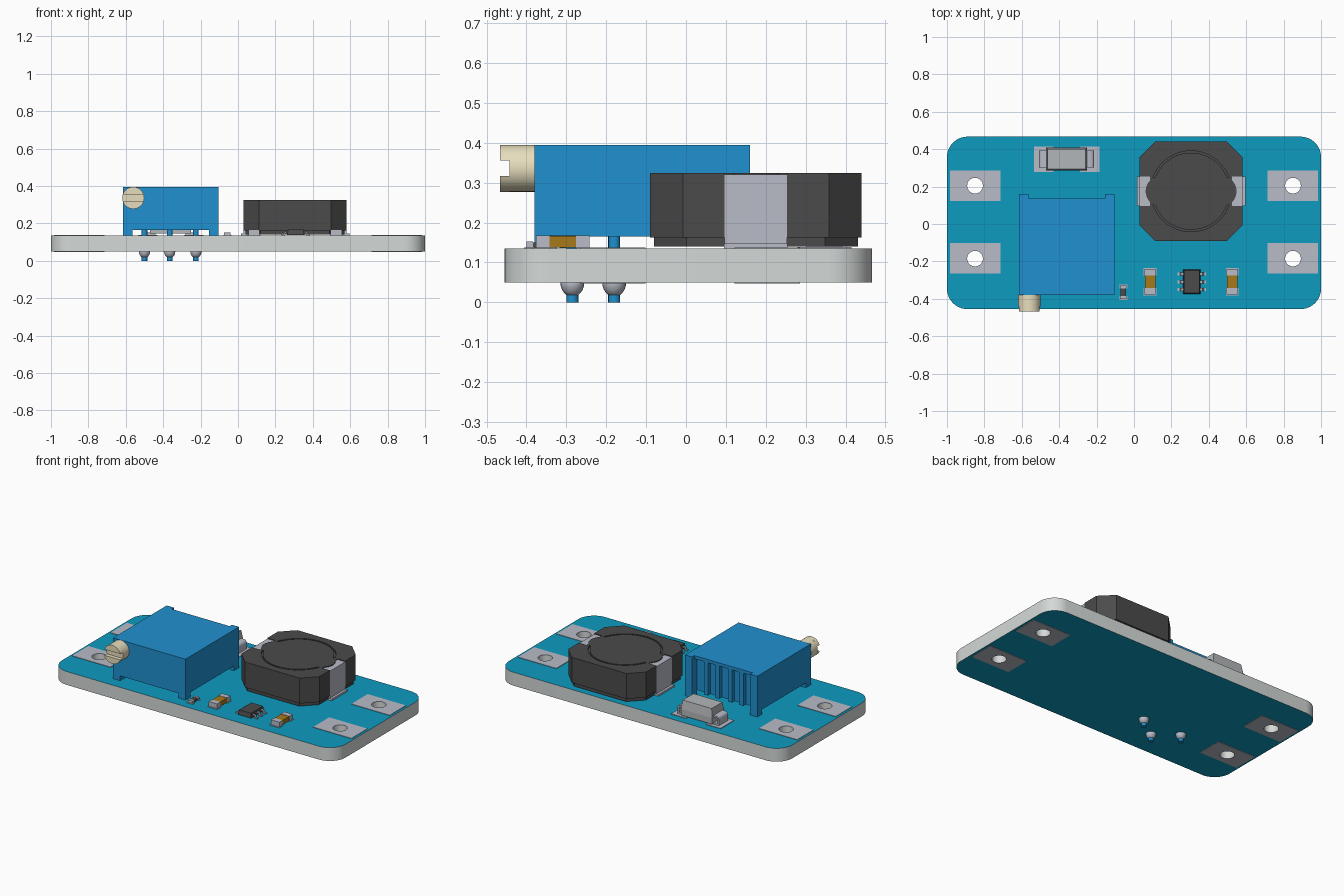
import bpy, bmesh, math
from mathutils import Matrix

if "Cube" in bpy.data.objects:
    bpy.data.objects.remove(bpy.data.objects["Cube"])

COLORS = {
    'mask_blue': (0.004, 0.33, 0.53), 'plastic_blue': (0.014, 0.28, 0.63),
    'dark_ferrite': (0.07, 0.07, 0.07), 'metal': (0.48, 0.50, 0.57),
    'ceramic_tan': (0.39, 0.19, 0.01), 'brass': (0.80, 0.73, 0.51),
    'fibre_edge': (0.66, 0.70, 0.69), 'diode_grey': (0.45, 0.47, 0.49),
}
MATS = {}
for key, col in COLORS.items():
    MATS[key] = bpy.data.materials.new(key)
    MATS[key].diffuse_color = (*col, 1)


def finish(name, bm, mat, angle=35):
    """Turn a bmesh into an object, smooth below the angle and sharp above."""
    bmesh.ops.recalc_face_normals(bm, faces=bm.faces)
    for f in bm.faces:
        f.smooth = True
    for e in bm.edges:
        e.smooth = len(e.link_faces) == 2 and e.calc_face_angle(0) < math.radians(angle)
    me = bpy.data.meshes.new(name)
    bm.to_mesh(me)
    bm.free()
    me.materials.append(MATS[mat])
    ob = bpy.data.objects.new(name, me)
    bpy.context.collection.objects.link(ob)
    return ob


def prism(name, loops, a, b, mat, along_y=False):
    """Extrude a 2D outline (first loop) with holes (other loops) from a to b."""
    bm = bmesh.new()
    edges = []
    for lp in loops:
        vs = [bm.verts.new((x, y, a)) for x, y in lp]
        if len(loops) == 1:
            bm.faces.new(vs)
        else:
            edges += [bm.edges.new((vs[i - 1], vs[i])) for i in range(len(vs))]
    if edges:
        bmesh.ops.triangle_fill(bm, edges=edges, use_beauty=True, normal=(0, 0, 1))
    ext = bmesh.ops.extrude_face_region(bm, geom=bm.faces[:], use_keep_orig=True)
    bmesh.ops.translate(bm, vec=(0, 0, b - a),
                        verts=[v for v in ext['geom'] if isinstance(v, bmesh.types.BMVert)])
    if along_y:  # local (u, v, w) -> (u, -w, v)
        bm.transform(Matrix.Rotation(math.pi / 2, 4, 'X'))
    return finish(name, bm, mat)


def box(name, x0, x1, y0, y1, z0, z1, mat, taper=0):
    """Axis-aligned box; taper pulls the top edges inward."""
    bm = bmesh.new()
    bmesh.ops.create_cube(bm, size=1)
    for v in bm.verts:
        sx, sy, sz = (c * 2 for c in v.co)
        t = taper if sz > 0 else 0
        v.co = ((x0 + x1) / 2 + sx * ((x1 - x0) / 2 - t),
                (y0 + y1) / 2 + sy * ((y1 - y0) / 2 - t), z1 if sz > 0 else z0)
    return finish(name, bm, mat)


def arc(cx, cy, r, a0=0, a1=360, n=32):
    full = a1 - a0 == 360
    angs = [math.radians(a0 + (a1 - a0) * i / (n if full else n - 1)) for i in range(n)]
    return [(cx + r * math.cos(t), cy + r * math.sin(t)) for t in angs]


def rect(x0, x1, y0, y1):
    return [(x0, y0), (x1, y0), (x1, y1), (x0, y1)]


# Circuit board: rounded rectangle with four wire holes, blue on both faces
Y0, Y1, R, B, T = -0.455, 0.467, 0.11, 0.05, 0.135
outline = (arc(1 - R, Y1 - R, R, 0, 90, 12) + arc(-1 + R, Y1 - R, R, 90, 180, 12)
           + arc(-1 + R, Y0 + R, R, 180, 270, 12) + arc(1 - R, Y0 + R, R, 270, 359.9, 12))
HOLES = [(sx * 0.85, y) for sx in (-1, 1) for y in (0.205, -0.185)]
board = prism('circuit_board', [outline] + [arc(x, y, 0.042) for x, y in HOLES], B, T, 'fibre_edge')
board.data.materials.append(MATS['mask_blue'])
for p in board.data.polygons:
    p.material_index = int(abs(p.normal.z) > 0.9)

# Solder pads around the holes, top and bottom
for x, y in HOLES:
    ya, yb = (0.122, 0.286) if y > 0 else (-0.264, -0.102)
    for z0, z1 in ((T, T + 0.003), (B - 0.003, B)):
        prism('wire_pad', [rect(x - 0.135, x + 0.135, ya, yb), arc(x, y, 0.042)], z0, z1, 'metal')

# Trimmer: body, overhanging lid, corner posts, feet and back ribs
box('trimmer_body', -0.615, -0.105, -0.38, 0.11, 0.165, 0.395, 'plastic_blue')
box('trimmer_lid_edge', -0.565, -0.155, 0.11, 0.137, 0.375, 0.395, 'plastic_blue')
for x in (-0.615, -0.155):
    box('trimmer_back_post', x, x + 0.05, 0.11, 0.16, T, 0.395, 'plastic_blue')
    box('trimmer_front_foot', x, x + 0.05, -0.38, -0.33, T, 0.165, 'plastic_blue')
for x in (-0.50, -0.42, -0.33, -0.25):
    box('trimmer_rib', x, x + 0.03, 0.11, 0.135, 0.165, 0.375, 'plastic_blue')

# Slotted adjusting screw
SX, SZ, SR = -0.56, 0.336, 0.059
prism('screw_shank', [arc(SX, SZ, SR)], 0.38, 0.442, 'brass', True)
prism('screw_head_upper', [arc(SX, SZ, SR, 19, 161, 18)], 0.442, 0.467, 'brass', True)
prism('screw_head_lower', [arc(SX, SZ, SR, 199, 341, 18)], 0.442, 0.467, 'brass', True)

# Trimmer pins with solder domes under the board
for x, y in ((-0.5, -0.18), (-0.365, -0.285), (-0.225, -0.18)):
    prism('trimmer_pin', [arc(x, y, 0.015, n=16)], 0, 0.17, 'plastic_blue')
    bm = bmesh.new()
    bmesh.ops.create_uvsphere(bm, u_segments=20, v_segments=12, radius=0.03)
    for v in bm.verts:
        v.co = (v.co.x + x, v.co.y + y, B + v.co.z * (1.2 if v.co.z < 0 else 0.3))
    finish('solder_dome', bm, 'metal')

# Inductor: octagonal core notched at both sides, with a ring groove on top
CX, CY, HX, HY, C = 0.305, 0.175, 0.275, 0.265, 0.082


def octagon(k=1, notch=0):
    hx, hy, n = HX * k, HY * k, 0.078
    half = [(hx - C, -hy), (hx, -hy + C)]
    if notch:
        half += [(hx, -n), (hx - notch, -n), (hx - notch, n), (hx, n)]
    half += [(hx, hy - C), (hx - C, hy)]
    return [(CX + x, CY + y) for x, y in half + [(-x, -y) for x, y in half]]


prism('inductor_base', [octagon(0.965)], T + 0.005, 0.165, 'dark_ferrite')
prism('inductor_core', [octagon(1, 0.055)], 0.163, 0.315, 'dark_ferrite')
prism('inductor_top', [octagon(1, 0.055), arc(CX, CY, 0.216, n=64)], 0.315, 0.325, 'dark_ferrite')
prism('inductor_cap', [arc(CX, CY, 0.206, n=64)], 0.315, 0.325, 'dark_ferrite')
for s in (-1, 1):
    xs = sorted((CX + s * 0.22, CX + s * HX))
    box('inductor_terminal', *xs, CY - 0.078, CY + 0.078, 0.146, 0.32, 'metal')
    xs = sorted((CX + s * 0.2, CX + s * 0.29))
    box('inductor_foot', *xs, CY - 0.08, CY + 0.08, T, 0.147, 'metal')
    a = -80 if s > 0 else 100
    prism('inductor_lug', [arc(CX + s * 0.16, CY, 0.083, a, a + 160, 20)], 0.165, 0.325, 'dark_ferrite')

# Diode: tapered body with bent leads on a pair of pads
DX, DY = -0.36, 0.347
box('diode_body_lower', DX - 0.11, DX + 0.11, DY - 0.062, DY + 0.062, 0.145, 0.185, 'diode_grey')
box('diode_body_upper', DX - 0.11, DX + 0.11, DY - 0.062, DY + 0.062, 0.185, 0.24, 'diode_grey', 0.008)
for s in (-1, 1):
    xs = sorted((DX + s * 0.07, DX + s * 0.175))
    box('diode_pad', *xs, DY - 0.068, DY + 0.068, T, T + 0.004, 'metal')
    lead = [(0.105, 0.195), (0.13, 0.195)]
    lead += [(0.13 + 0.017 * math.sin(t), 0.178 + 0.017 * math.cos(t)) for t in (0.5, 1.0, 1.57)]
    lead += [(0.147, 0.139), (0.08, 0.139), (0.08, 0.15), (0.135, 0.15), (0.135, 0.183), (0.105, 0.183)]
    prism('diode_lead', [[(DX + s * x, z) for x, z in lead]], -DY - 0.045, -DY + 0.045, 'metal', True)


# Two-terminal chips: centre block with a metal cap and pad at each end
def chip(name, x, y, w, h, cap, z1, mat):
    box(name + '_body', x - w / 2 + 0.002, x + w / 2 - 0.002, y - h / 2 + cap, y + h / 2 - cap,
        T + 0.003, z1 - 0.002, mat)
    for s in (-1, 1):
        ys = sorted((y + s * (h / 2 - cap), y + s * h / 2))
        box(name + '_cap', x - w / 2, x + w / 2, *ys, T + 0.002, z1, 'metal')
        ys = sorted((y + s * (h / 2 - cap), y + s * (h / 2 + 0.006)))
        box(name + '_pad', x - w / 2 - 0.004, x + w / 2 + 0.004, *ys, T, T + 0.003, 'metal')


chip('capacitor', 0.086, -0.309, 0.06, 0.135, 0.034, 0.168, 'ceramic_tan')
chip('capacitor', 0.525, -0.309, 0.06, 0.135, 0.034, 0.168, 'ceramic_tan')
chip('resistor', -0.057, -0.365, 0.034, 0.07, 0.016, 0.152, 'dark_ferrite')

# Six-lead converter chip
IX, IY = 0.309, -0.309
box('converter_chip', IX - 0.046, IX + 0.046, IY - 0.066, IY + 0.066, T + 0.004, 0.168, 'dark_ferrite', 0.005)
for s in (-1, 1):
    for dy in (-0.042, 0, 0.042):
        lead = [(0.04, 0.156), (0.058, 0.156), (0.064, 0.142), (0.077, 0.142), (0.077, 0.136),
                (0.058, 0.136), (0.053, 0.15), (0.04, 0.15)]
        y = IY + dy
        prism('converter_lead', [[(IX + s * u, z) for u, z in lead]], -y - 0.008, -y + 0.008, 'metal', True)

for m in bpy.data.materials:
    if m.users and not m.is_grease_pencil:
        m.use_nodes = True
        m.node_tree.nodes["Principled BSDF"].inputs["Base Color"].default_value = m.diffuse_color
